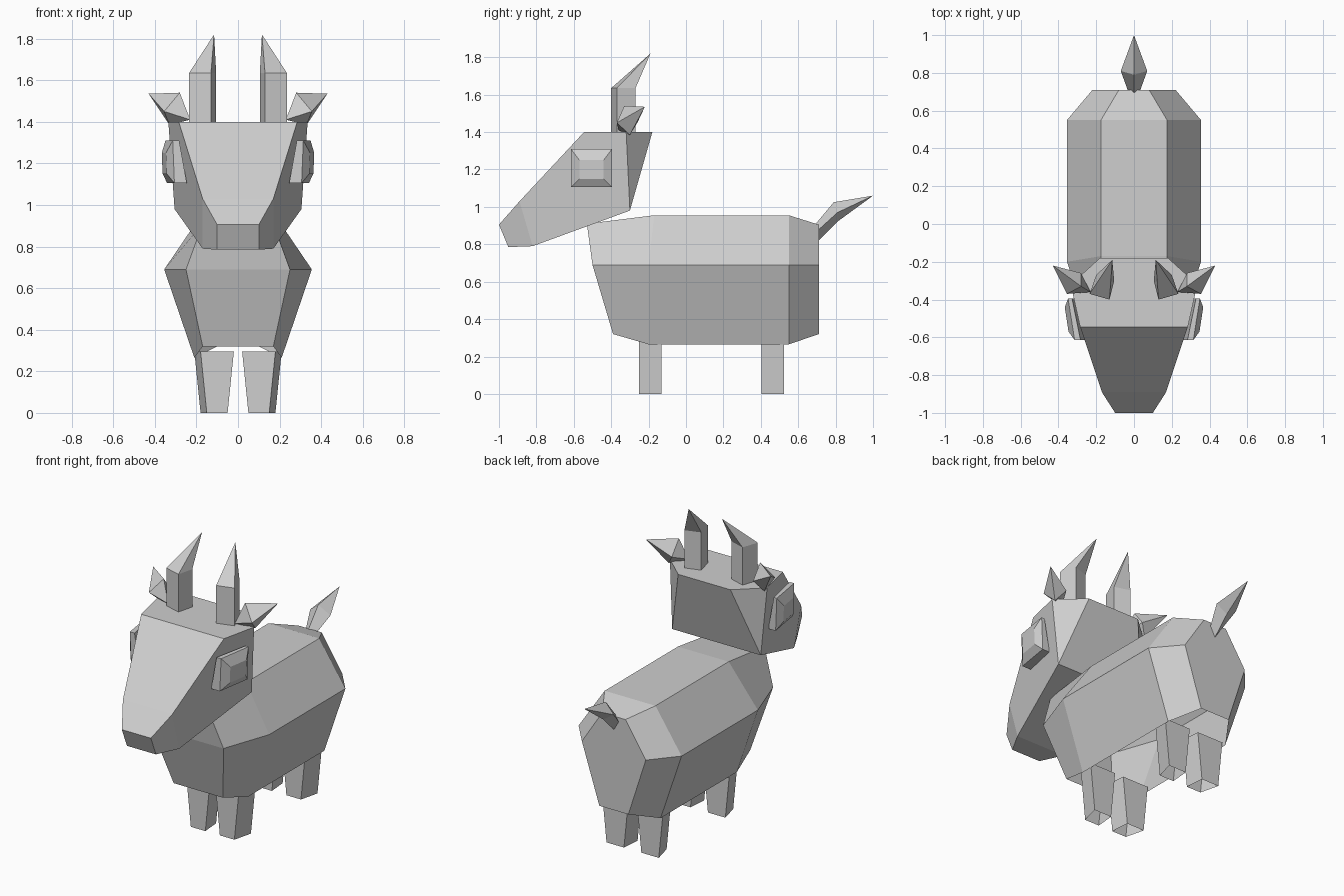
import bpy, bmesh
from mathutils import Vector

if "Cube" in bpy.data.objects:
    bpy.data.objects.remove(bpy.data.objects["Cube"])

grey = bpy.data.materials.new("plain_grey")
grey.diffuse_color = (0.62, 0.62, 0.62, 1)
grey.use_nodes = True
grey.node_tree.nodes["Principled BSDF"].inputs["Base Color"].default_value = grey.diffuse_color


def make(name, verts, faces=None):
    """Mesh from points and faces; convex hull when no faces are given."""
    bm = bmesh.new()
    vs = [bm.verts.new(v) for v in verts]
    if faces is None:
        bmesh.ops.convex_hull(bm, input=vs)
        bmesh.ops.dissolve_limit(bm, angle_limit=0.02, verts=bm.verts[:], edges=bm.edges[:])
    else:
        for f in faces:
            bm.faces.new([vs[i] for i in f])
    bmesh.ops.recalc_face_normals(bm, faces=bm.faces[:])
    me = bpy.data.meshes.new(name)
    bm.to_mesh(me)
    bm.free()
    me.materials.append(grey)
    ob = bpy.data.objects.new(name, me)
    bpy.context.collection.objects.link(ob)
    return ob


def pair(name, verts, faces=None):
    """Left and right copies of a part."""
    make("right_" + name, verts, faces)
    make("left_" + name, [(-x, y, z) for x, y, z in verts], faces)


def loft(rings, closed=True):
    """Points and side quads joining equal rings."""
    n = len(rings[0])
    verts = [p for r in rings for p in r]
    faces = []
    for k in range(len(rings) - 1):
        for i in range(n if closed else n - 1):
            j = (i + 1) % n
            faces.append((k * n + i, k * n + j, k * n + n + j, k * n + n + i))
    return verts, faces


# Body: open-bottomed barrel, each rib is bottom, middle, top as (x, y, z)
ribs = [
    [(0.17, -0.39, 0.32), (0.25, -0.50, 0.69), (0.17, -0.53, 0.91)],
    [(0.21, -0.20, 0.265), (0.355, -0.20, 0.69), (0.175, -0.17, 0.955)],
    [(0.21, 0.55, 0.265), (0.355, 0.55, 0.69), (0.175, 0.55, 0.955)],
    [(0.10, 0.71, 0.32), (0.22, 0.71, 0.69), (0.08, 0.71, 0.905)],
]
verts, faces = loft([r + [(-x, y, z) for x, y, z in reversed(r)] for r in ribs], closed=False)
for s in (0, 18):
    faces += [(s, s + 1, s + 4, s + 5), (s + 1, s + 2, s + 3, s + 4)]
make("body", verts, faces)

# Legs: tapered open tubes
for label, y in (("front_leg", -0.25), ("hind_leg", 0.405)):
    top = [(0.02, y, 0.295), (0.18, y, 0.295), (0.21, y + 0.12, 0.295), (0.03, y + 0.12, 0.295)]
    foot = [(0.05, y, 0), (0.15, y, 0), (0.18, y + 0.12, 0), (0.06, y + 0.12, 0)]
    pair(label, *loft([top, foot]))

# Head: one half of the outline, mirrored
half = [
    (0.10, -1.00, 0.905), (0.10, -0.95, 0.785),    # nose tip
    (0.17, -0.89, 1.03), (0.17, -0.82, 0.79),      # muzzle seam
    (0.285, -0.545, 1.40), (0.335, -0.32, 1.40),   # brow and crown corner
    (0.305, -0.30, 0.98), (0.18, -0.18, 1.40),     # jaw corner and crown back
]
verts = half + [(-x, y, z) for x, y, z in half]
side = [(0, 2, 3, 1), (2, 4, 5, 6, 3), (5, 7, 6)]
faces = side + [tuple(i + 8 for i in f) for f in side]
for a, b in ((0, 1), (0, 2), (2, 4), (1, 3), (3, 6), (6, 7)):
    faces.append((a, b, b + 8, a + 8))
faces.append((4, 5, 7, 15, 13, 12))
make("head", verts, faces)


# Eyes: raised blocks with a smaller raised centre
def eye_ring(y0, y1, z0, z1, x0, x1, tilt):
    return [(x + tilt * (z - 1.21), y, z) for x, y, z in
            ((x0, y0, z0), (x1, y1, z0), (x1, y1, z1), (x0, y0, z1))]


verts, faces = loft([
    eye_ring(-0.615, -0.395, 1.105, 1.31, 0.265, 0.31, 0.18),
    eye_ring(-0.615, -0.395, 1.105, 1.31, 0.31, 0.345, 0.04),
    eye_ring(-0.57, -0.44, 1.15, 1.25, 0.345, 0.365, 0.04),
])
pair("eye", verts, faces + [(0, 1, 2, 3), (8, 9, 10, 11)])

# Horns: upright stems ending in a swept-back point
base = [(0.13, -0.40), (0.235, -0.37), (0.20, -0.27), (0.105, -0.30)]
verts, faces = loft([[(x, y, 1.39) for x, y in base], [(x, y, 1.635) for x, y in base]])
verts.append((0.115, -0.19, 1.82))
faces += [(4 + i, 4 + (i + 1) % 4, 8) for i in range(4)]
pair("horn", verts, faces)

# Ears: root, four-sided bulge and tip
pair("ear", [(0.23, -0.36, 1.41), (0.28, -0.33, 1.54), (0.355, -0.37, 1.45),
             (0.33, -0.30, 1.385), (0.28, -0.26, 1.45), (0.43, -0.22, 1.535)])

# Tail: narrow root widening to a diamond, then a point
verts, faces = loft([
    [(0, 0.69, 0.905), (0.03, 0.70, 0.87), (0, 0.71, 0.82), (-0.03, 0.70, 0.87)],
    [(0, 0.79, 1.025), (0.07, 0.81, 0.97), (0, 0.815, 0.925), (-0.07, 0.81, 0.97)],
])
verts.append((0, 1.0, 1.06))
faces += [(4 + i, 4 + (i + 1) % 4, 8) for i in range(4)]
make("tail", verts, faces)
